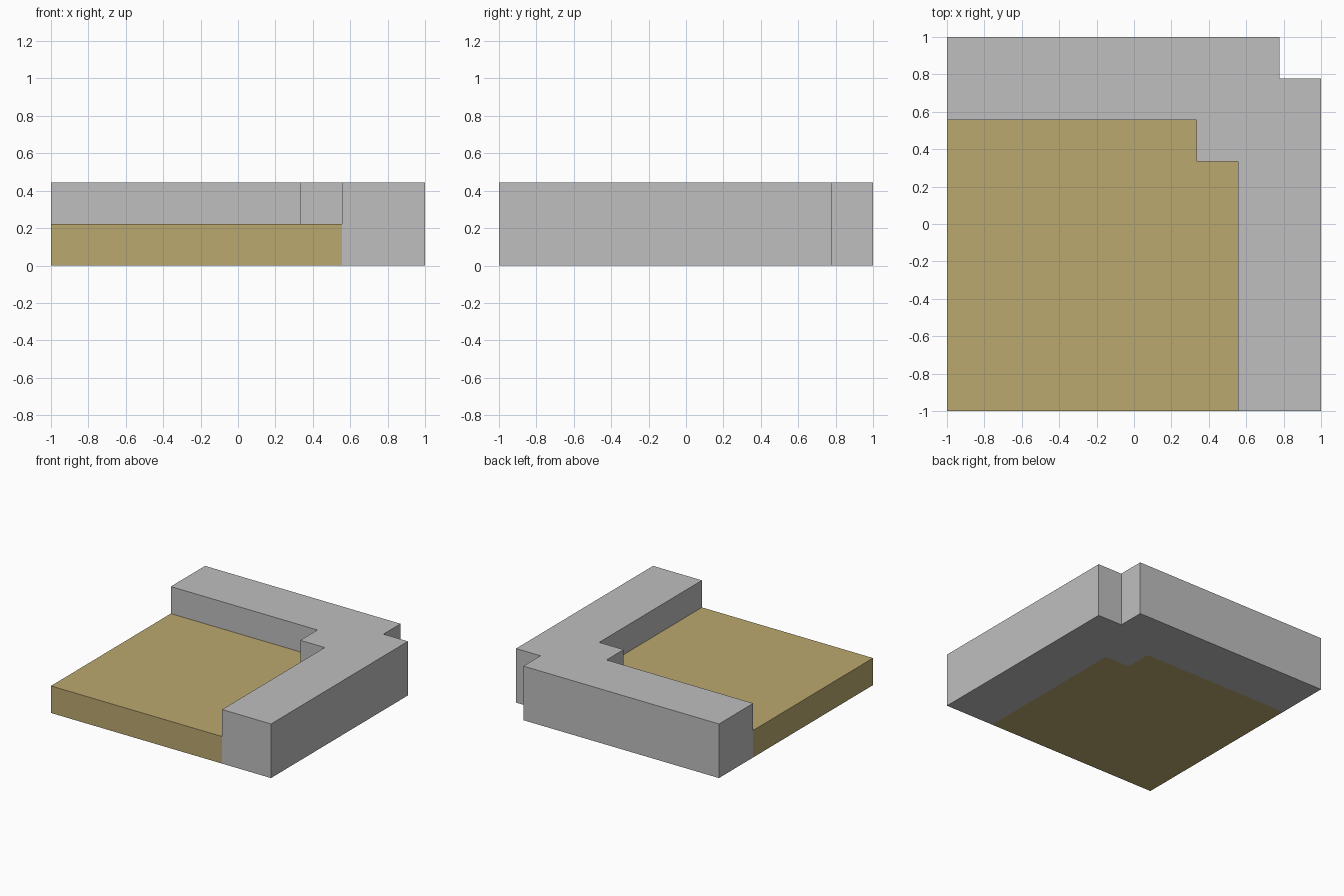
import bpy
import bmesh

cube = bpy.data.objects.get("Cube")
if cube:
    bpy.data.objects.remove(cube, do_unlink=True)

U = 2 / 9             # thickness unit shared by every step
FLOOR_H = U
WALL_H = 2 * U
OUT = 1 - U           # outer corner notch
IN = 1 - 2 * U        # inner wall line
STEP = 1 - 3 * U      # inner corner step


def make_material(name, rgb):
    mat = bpy.data.materials.new(name)
    mat.use_nodes = True
    color = (*rgb, 1)
    mat.diffuse_color = color
    bsdf = mat.node_tree.nodes["Principled BSDF"]
    bsdf.inputs["Base Color"].default_value = color
    bsdf.inputs["Roughness"].default_value = 0.9
    return mat


def make_prism(name, outline, height, mat):
    """Extrude a counter-clockwise outline up from the ground."""
    bm = bmesh.new()
    base = bm.faces.new([bm.verts.new((x, y, 0)) for x, y in outline])
    top = bmesh.ops.extrude_face_region(bm, geom=[base], use_keep_orig=True)["geom"]
    verts = [v for v in top if isinstance(v, bmesh.types.BMVert)]
    bmesh.ops.translate(bm, verts=verts, vec=(0, 0, height))
    bmesh.ops.recalc_face_normals(bm, faces=bm.faces[:])
    mesh = bpy.data.meshes.new(name)
    bm.to_mesh(mesh)
    bm.free()
    mesh.materials.append(mat)
    obj = bpy.data.objects.new(name, mesh)
    bpy.context.collection.objects.link(obj)
    return obj


stone = make_material("light grey stone", (0.52, 0.52, 0.52))
sand = make_material("sand tan", (0.50, 0.395, 0.16))

# Stepped inner edge shared by the floor and the wall
inner_edge = [(IN, -1), (IN, STEP), (STEP, STEP), (STEP, IN), (-1, IN)]

# Low floor slab
make_prism("floor", [(-1, -1)] + inner_edge, FLOOR_H, sand)

# Raised corner wall with a notched outer corner
outer_edge = [(1, -1), (1, OUT), (OUT, OUT), (OUT, 1), (-1, 1)]
make_prism("corner_wall", outer_edge + inner_edge[::-1], WALL_H, stone)
